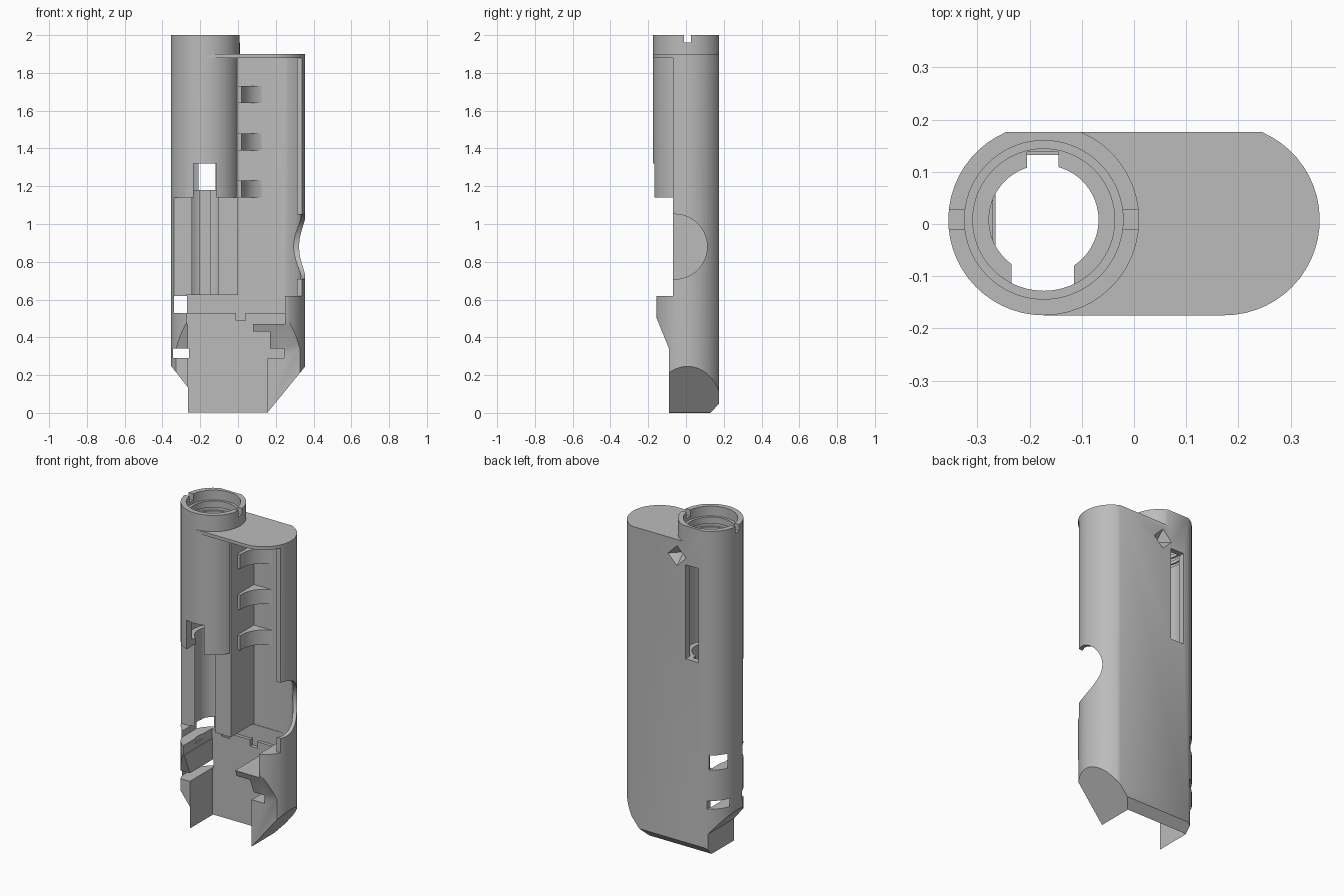
import bpy, bmesh, math
from mathutils import Matrix

if "Cube" in bpy.data.objects:
    bpy.data.objects.remove(bpy.data.objects["Cube"])

CX, CY, R, BACK = 0.173, 0.008, 0.183, 0.176   # tube axes, outer radius, flat back

grey = bpy.data.materials.new("plain grey")
grey.use_nodes = True
grey.diffuse_color = (0.5, 0.5, 0.5, 1)
grey.node_tree.nodes["Principled BSDF"].inputs["Base Color"].default_value = (0.5, 0.5, 0.5, 1)


def finish(bm, name):
    bmesh.ops.recalc_face_normals(bm, faces=bm.faces)
    mesh = bpy.data.meshes.new(name)
    bm.to_mesh(mesh)
    bm.free()
    mesh.materials.append(grey)
    obj = bpy.data.objects.new(name, mesh)
    bpy.context.collection.objects.link(obj)
    return obj


def prism(name, pts, lo, hi, axis="z"):
    """Extrude a closed profile along an axis."""
    place = {"z": lambda u, v, w: (u, v, w),
             "y": lambda u, v, w: (u, w, v),
             "x": lambda u, v, w: (w, u, v)}[axis]
    bm = bmesh.new()
    low = [bm.verts.new(place(u, v, lo)) for u, v in pts]
    high = [bm.verts.new(place(u, v, hi)) for u, v in pts]
    bm.faces.new(low)
    bm.faces.new(high)
    n = len(pts)
    for i in range(n):
        j = (i + 1) % n
        bm.faces.new((low[i], low[j], high[j], high[i]))
    return finish(bm, name)


def box(x0, x1, y0, y1, z0, z1):
    return prism("cutter", [(x0, y0), (x1, y0), (x1, y1), (x0, y1)], z0, z1)


def arc(cx, cy, r, a0, a1, n=24, top=9.0):
    """Arc points, leaving out any above the given height."""
    pts = []
    for i in range(n + 1):
        a = math.radians(a0 + (a1 - a0) * i / n)
        p = (cx + r * math.cos(a), cy + r * math.sin(a))
        if p[1] <= top:
            pts.append(p)
    return pts


def bore(r, z0, z1):
    return prism("cutter", arc(-CX, CY, r, 0, 355, 71), z0, z1)


def combine(obj, tool, operation="DIFFERENCE"):
    mod = obj.modifiers.new("shape", "BOOLEAN")
    mod.operation = operation
    mod.solver = "EXACT"
    mod.object = tool
    bpy.context.view_layer.objects.active = obj
    bpy.ops.object.modifier_apply(modifier=mod.name)
    bpy.data.objects.remove(tool)


# Housing: rounded outline with a flattened back
ang = math.degrees(math.asin((BACK - CY) / R))
outline = arc(CX, CY, R, -90, ang) + arc(-CX, CY, R, 180 - ang, 270)
housing = prism("housing", outline, 0, 2)

# Silhouette trims: bottom corners, lower front slope, back chamfer
combine(housing, prism("trim", [(-0.265, -0.1), (-0.265, 0.135), (-0.36, 0.256), (-0.5, 0.256),
                                (-0.5, 2.2), (0.5, 2.2), (0.5, 0.25), (0.359, 0.25),
                                (0.155, 0), (0.155, -0.1)], -1, 1, "y"), "INTERSECT")
combine(housing, prism("trim", [(-0.09, -0.1), (0.13, -0.1), (0.13, 0), (0.18, 0.055),
                                (0.3, 0.055), (0.3, 2.2), (-0.3, 2.2), (-0.3, 0.66),
                                (-0.155, 0.66), (-0.155, 0.5), (-0.09, 0.34)], -1, 1, "x"), "INTERSECT")

# Step beside the raised tube collar
combine(housing, prism("cutter", arc(-CX, CY, R, -90, 90) +
                       [(-CX, 0.3), (0.5, 0.3), (0.5, -0.3), (-CX, -0.3)], 1.9, 2.1))

# Open front: around the tube above, full width below
front = math.degrees(math.asin((-0.07 - CY) / R))
combine(housing, prism("cutter", arc(-CX, CY, R, -90, front) +
                       [(0.5, -0.07), (0.5, -0.3), (-CX, -0.3)], 1.13, 1.88))
combine(housing, box(-0.5, 0.5, -0.3, -0.07, 0.62, 1.14))

# Battery bay
combine(housing, prism("cutter", arc(CX, CY, 0.16, -90, 90, 32, 0.155) +
                       [(CX, 0.155), (0, 0.155), (0, -0.152)], 0.62, 1.879))

# Tube bore, thread grooves, lower channel and its key groove
combine(housing, bore(0.136, 1.18, 2.1))
combine(housing, bore(0.152, 1.94, 2.1))
for z in (1.80, 1.84, 1.88):
    combine(housing, bore(0.146, z, z + 0.02))
combine(housing, bore(0.105, 0.5, 1.25))
combine(housing, box(-0.205, -0.145, 0, 0.138, 0.5, 1.2))

# Lower bay: stepped pockets, wire slots and side holes
for x0, x1, y1, z0, z1 in ((-0.265, 0.156, 0.132, -0.1, 0.30),
                           (-0.265, 0.245, 0.132, 0.29, 0.34),
                           (-0.265, 0.17, 0.132, 0.33, 0.43),
                           (-0.265, 0.08, 0.132, 0.42, 0.48),
                           (-0.27, 0.25, 0.132, 0.47, 0.54),
                           (-0.275, 0.25, 0.152, 0.53, 0.625),
                           (-0.345, -0.26, 0.3, 0.29, 0.34),
                           (-0.34, -0.27, 0.3, 0.53, 0.62),
                           (-0.01, 0.04, 0.155, 0.49, 0.535)):
    combine(housing, box(x0, x1, -0.3, y1, z0, z1))

# Front window, back slot, collar notches
combine(housing, box(-0.235, -0.115, -0.3, -0.02, 1.1, 1.32))
combine(housing, box(-0.21, -0.12, 0.05, 0.3, 1.181, 1.76))
combine(housing, box(-0.5, 0.1, -0.01, 0.027, 1.96, 2.1))

# Finger cutout in the side wall
combine(housing, prism("cutter", arc(-0.06, 0.88, 0.172, 0, 355, 71), 0.15, 0.5, "x"))

# Diamond recess on the back
bm = bmesh.new()
bmesh.ops.create_cone(bm, cap_ends=True, segments=4, radius1=0.08, radius2=0, depth=0.08,
                      matrix=Matrix.Translation((-0.062, 0.154, 1.80)) @ Matrix.Rotation(math.pi / 2, 4, "X"))
combine(housing, finish(bm, "cutter"))

# Battery cradle ribs
parts = [housing]
for i, z in enumerate((1.18, 1.43, 1.68)):
    profile = arc(CX, CY, 0.155, 185, 90, 16) + [(-0.004, 0.163), (-0.004, -0.006)]
    parts.append(prism("cradle_rib_%d" % (i + 1), profile, z - 0.04, z + 0.05))

# Smooth curved walls, crisp edges
bpy.ops.object.select_all(action="DESELECT")
for obj in parts:
    obj.select_set(True)
bpy.context.view_layer.objects.active = housing
bpy.ops.object.shade_smooth_by_angle(angle=math.radians(30))
